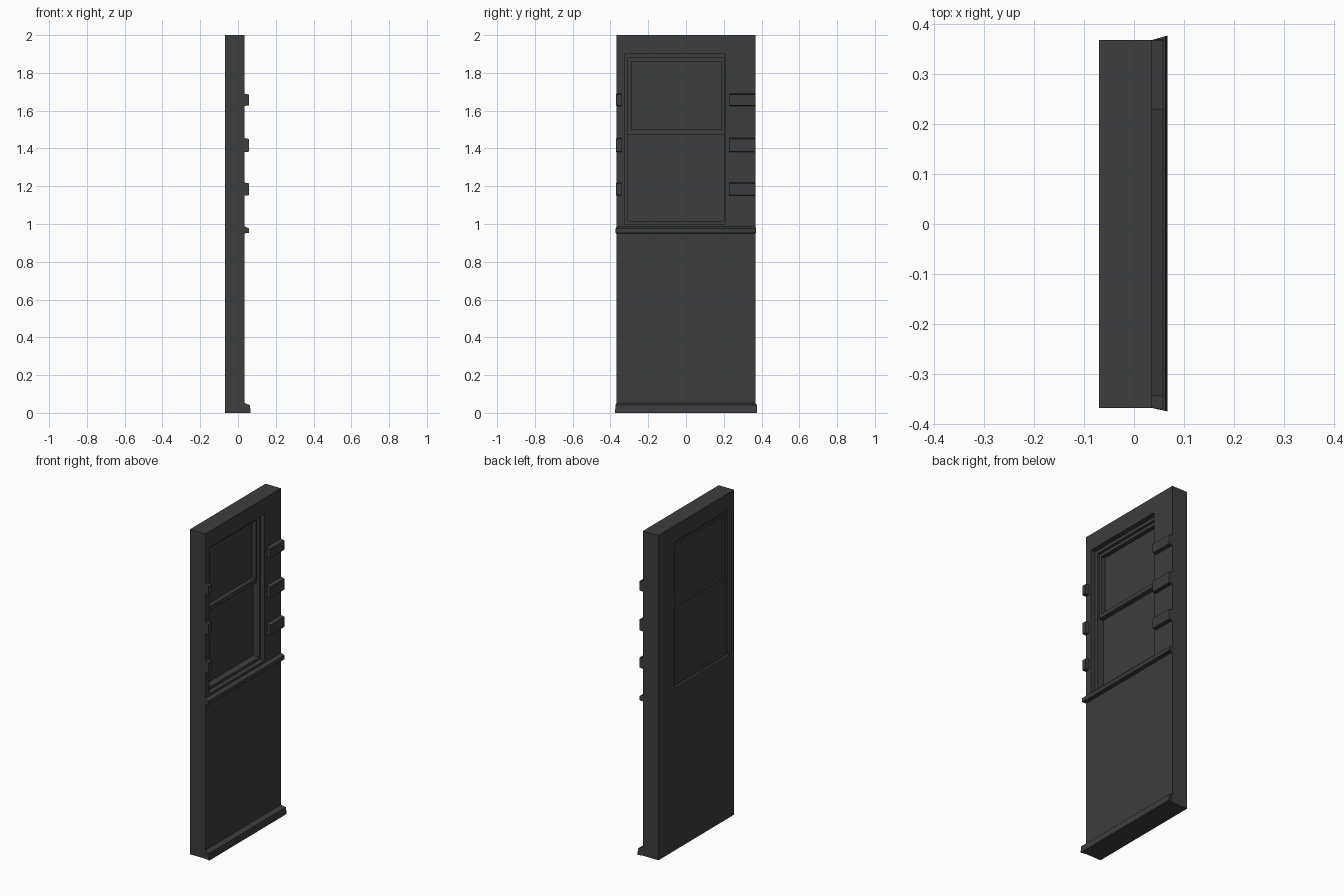
import bpy, bmesh

cube = bpy.data.objects.get("Cube")
if cube:
    bpy.data.objects.remove(cube, do_unlink=True)

# One dark grey for the whole panel
grey = bpy.data.materials.new("dark_grey")
colour = (0.047, 0.047, 0.047, 1)
grey.use_nodes = True
grey.diffuse_color = colour
bsdf = grey.node_tree.nodes["Principled BSDF"]
bsdf.inputs["Base Color"].default_value = colour
bsdf.inputs["Roughness"].default_value = 0.8


def finish(name, bm):
    bmesh.ops.recalc_face_normals(bm, faces=bm.faces)
    mesh = bpy.data.meshes.new(name)
    bm.to_mesh(mesh)
    bm.free()
    mesh.materials.append(grey)
    obj = bpy.data.objects.new(name, mesh)
    bpy.context.collection.objects.link(obj)
    return obj


def moulding(name, profile, y0, y1, splay0=0, splay1=0):
    """Extrude an (x, z) profile along y; splay widens the ends outward."""
    bm = bmesh.new()
    back = min(p[0] for p in profile)
    depth = max(p[0] for p in profile) - back
    ends = []
    for y, splay in ((y0, -splay0), (y1, splay1)):
        ends.append([bm.verts.new((x, y + splay * (x - back) / depth, z))
                     for x, z in profile])
    a, b = ends
    bm.faces.new(a)
    bm.faces.new(b[::-1])
    for i in range(len(a)):
        j = (i + 1) % len(a)
        bm.faces.new((a[i], a[j], b[j], b[i]))
    return finish(name, bm)


def ring(name, outer, inner, x0, x1):
    """Rectangular frame; each rectangle is (y0, y1, z0, z1)."""
    bm = bmesh.new()

    def loop(r, x):
        y0, y1, z0, z1 = r
        return [bm.verts.new((x, y, z))
                for y, z in ((y0, z0), (y1, z0), (y1, z1), (y0, z1))]

    loops = [loop(outer, x0), loop(outer, x1), loop(inner, x1), loop(inner, x0)]
    for k in range(4):
        p, q = loops[k], loops[(k + 1) % 4]
        for i in range(4):
            j = (i + 1) % 4
            bm.faces.new((p[i], p[j], q[j], q[i]))
    return finish(name, bm)


def slab(name, x0, x1, rect):
    y0, y1, z0, z1 = rect
    return moulding(name, [(x0, z0), (x1, z0), (x1, z1), (x0, z1)], y0, y1)


BACK, FACE, HALF = -0.07, 0.035, 0.368

# Wall with window opening
opening = (-0.325, 0.21, 1.0, 1.9)
ring("wall", (-HALF, HALF, 0, 2), opening, BACK, FACE)

# Window frame, sashes and panes
frame_in = (-0.306, 0.2, 1.015, 1.88)
upper_sash = (-0.306, 0.2, 1.475, 1.88)
upper_pane = (-0.288, 0.188, 1.5, 1.86)
lower_pane = (-0.306, 0.2, 1.015, 1.475)
ring("window_frame", opening, frame_in, -0.055, 0.005)
ring("upper_sash", upper_sash, upper_pane, -0.05, -0.01)
slab("upper_pane", -0.041, -0.035, upper_pane)
slab("lower_pane", -0.045, -0.039, lower_pane)

# Sill course and base plinth
moulding("sill_course", [(FACE, 0.95), (0.058, 0.953), (0.058, 0.977), (FACE, 0.987)],
         -HALF, HALF, 0.004, 0.002)
moulding("base_plinth", [(FACE, 0), (0.067, 0), (0.063, 0.041), (FACE, 0.052)],
         -HALF, HALF, 0.007, 0.009)

# Stone blocks beside the window
for i, (low, high) in enumerate(((1.15, 1.22), (1.38, 1.455), (1.625, 1.69)), 1):
    profile = [(FACE, low), (0.058, low + 0.003), (0.058, high - 0.005), (FACE, high)]
    moulding(f"wide_block_{i}", profile, 0.23, HALF, 0.002, 0)
    moulding(f"narrow_block_{i}", profile, -HALF, -0.342, 0.003, 0)
